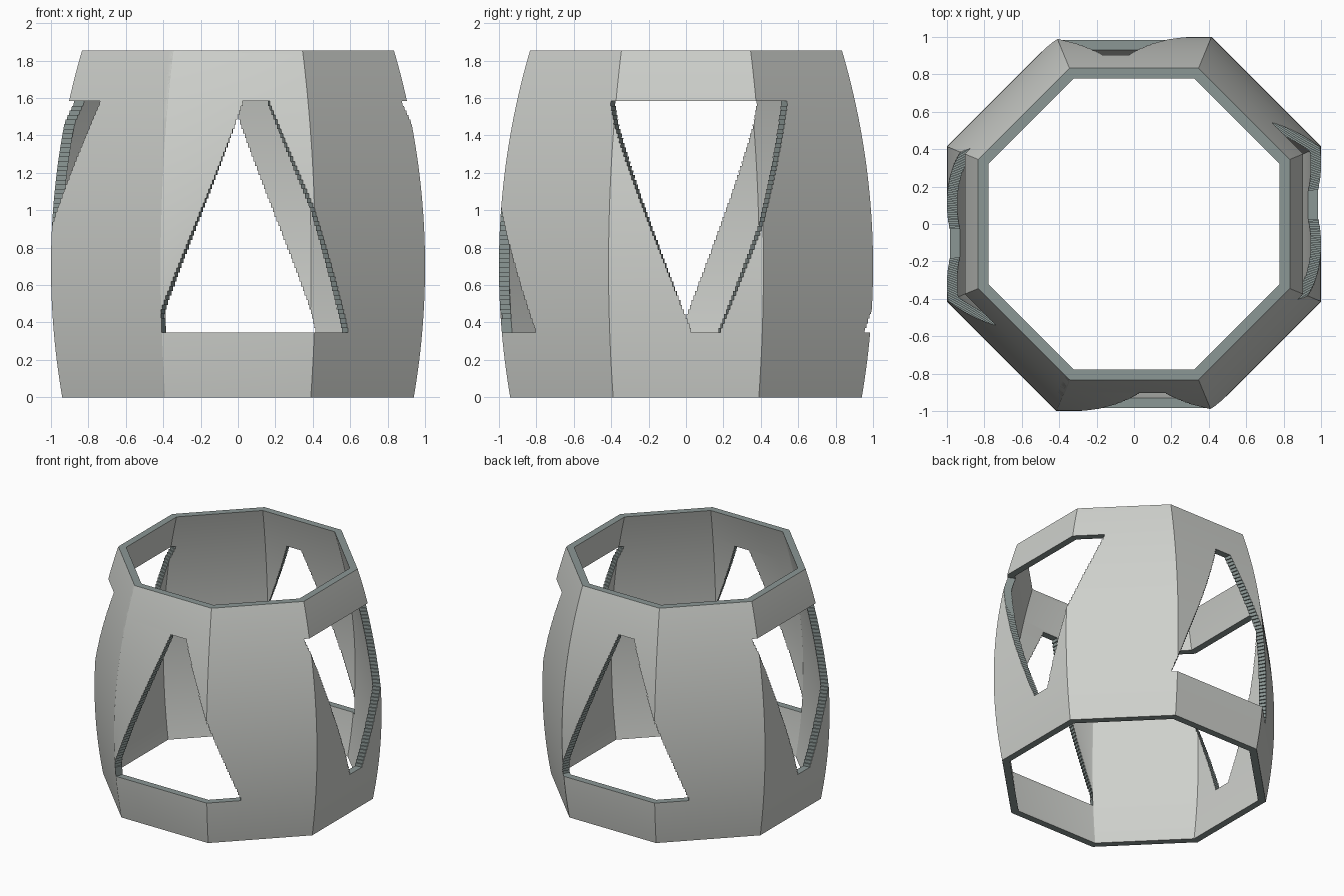
import bpy, bmesh, math

cube = bpy.data.objects.get("Cube")
if cube:
    bpy.data.objects.remove(cube, do_unlink=True)

HEIGHT, ROWS = 1.855, 75
HOLE_LOW, HOLE_HIGH = 14, 64          # rows spanned by the triangular openings
WALL = 0.055
CURVE, BELLY = 4.09, 0.70             # barrel arc radius and height of widest ring
SIDE = 2 * math.tan(math.pi / 8)      # octagon side for apothem 1
SHIFT, NARROW, WIDE = 0.108, 0.075, 0.57


def make_material(name, color):
    mat = bpy.data.materials.new(name)
    mat.use_nodes = True
    mat.diffuse_color = color
    mat.node_tree.nodes["Principled BSDF"].inputs["Base Color"].default_value = color
    return mat


def apothem(z):
    return 1 - CURVE + math.sqrt(CURVE ** 2 - (z - BELLY) ** 2)


def point(u, z, inner):
    """Position at perimeter distance u around the octagon, starting at the front."""
    facet = math.floor(u / SIDE + 0.5)
    along = u - facet * SIDE
    angle = facet * math.pi / 4
    size = apothem(z) - (WALL if inner else 0)
    c, s = math.cos(angle), math.sin(angle)
    return (size * (along * c + s), size * (along * s - c), z)


def half_width(row, upright):
    t = (row + 0.5 - HOLE_LOW) / (HOLE_HIGH - HOLE_LOW)
    return WIDE + (NARROW - WIDE) * (t if upright else 1 - t)


# Column positions: octagon corners plus every step of the four openings
centers = [SHIFT + 2 * SIDE * k for k in range(4)]
steps = {(k + 0.5) * SIDE for k in range(8)}
for c in centers:
    for row in range(HOLE_LOW, HOLE_HIGH):
        w = half_width(row, True)
        steps |= {c - w, c + w}
columns = []
for u in sorted(steps):
    if not columns or u - columns[-1] > 1e-4:
        columns.append(u)
count = len(columns)
columns.append(columns[0] + 8 * SIDE)


def solid(col, row):
    if not 0 <= row < ROWS:
        return False
    if not HOLE_LOW <= row < HOLE_HIGH:
        return True
    col %= count
    mid = (columns[col] + columns[col + 1]) / 2
    for k, c in enumerate(centers):
        offset = (mid - c + 4 * SIDE) % (8 * SIDE) - 4 * SIDE
        if abs(offset) < half_width(row, k % 2 == 0):
            return False
    return True


bm = bmesh.new()
verts = {}


def vert(col, row, inner):
    key = (col % count, row, inner)
    if key not in verts:
        verts[key] = bm.verts.new(point(columns[key[0]], row * HEIGHT / ROWS, inner))
    return verts[key]


def face(corners, material):
    bm.faces.new([vert(*c) for c in corners]).material_index = material


# Outer skin, inner skin, and cut edges wherever the shell stops
for row in range(ROWS):
    for i in range(count):
        if not solid(i, row):
            continue
        n, up = i + 1, row + 1
        face([(i, row, 0), (n, row, 0), (n, up, 0), (i, up, 0)], 0)
        face([(i, row, 1), (i, up, 1), (n, up, 1), (n, row, 1)], 0)
        if not solid(i, up):
            face([(i, up, 0), (n, up, 0), (n, up, 1), (i, up, 1)], 1)
        if not solid(i, row - 1):
            face([(i, row, 0), (i, row, 1), (n, row, 1), (n, row, 0)], 1)
        if not solid(n, row):
            face([(n, row, 0), (n, row, 1), (n, up, 1), (n, up, 0)], 1)
        if not solid(i - 1, row):
            face([(i, row, 0), (i, up, 0), (i, up, 1), (i, row, 1)], 1)

# Merge flat neighbours in each row
bm.normal_update()
flat = [e for e in bm.edges
        if len(e.link_faces) == 2
        and abs(e.verts[0].co.z - e.verts[1].co.z) > 0.001
        and e.calc_face_angle() < 0.002]
bmesh.ops.dissolve_edges(bm, edges=flat, use_verts=True)

mesh = bpy.data.meshes.new("barrel_shell")
bm.to_mesh(mesh)
bm.free()
shell = bpy.data.objects.new("barrel_shell", mesh)
bpy.context.collection.objects.link(shell)
mesh.materials.append(make_material("pale_grey", (0.62, 0.635, 0.605, 1)))
mesh.materials.append(make_material("slate_edge", (0.26, 0.31, 0.30, 1)))

bpy.ops.object.select_all(action='DESELECT')
shell.select_set(True)
bpy.context.view_layer.objects.active = shell
bpy.ops.object.shade_smooth_by_angle(angle=math.radians(30))
